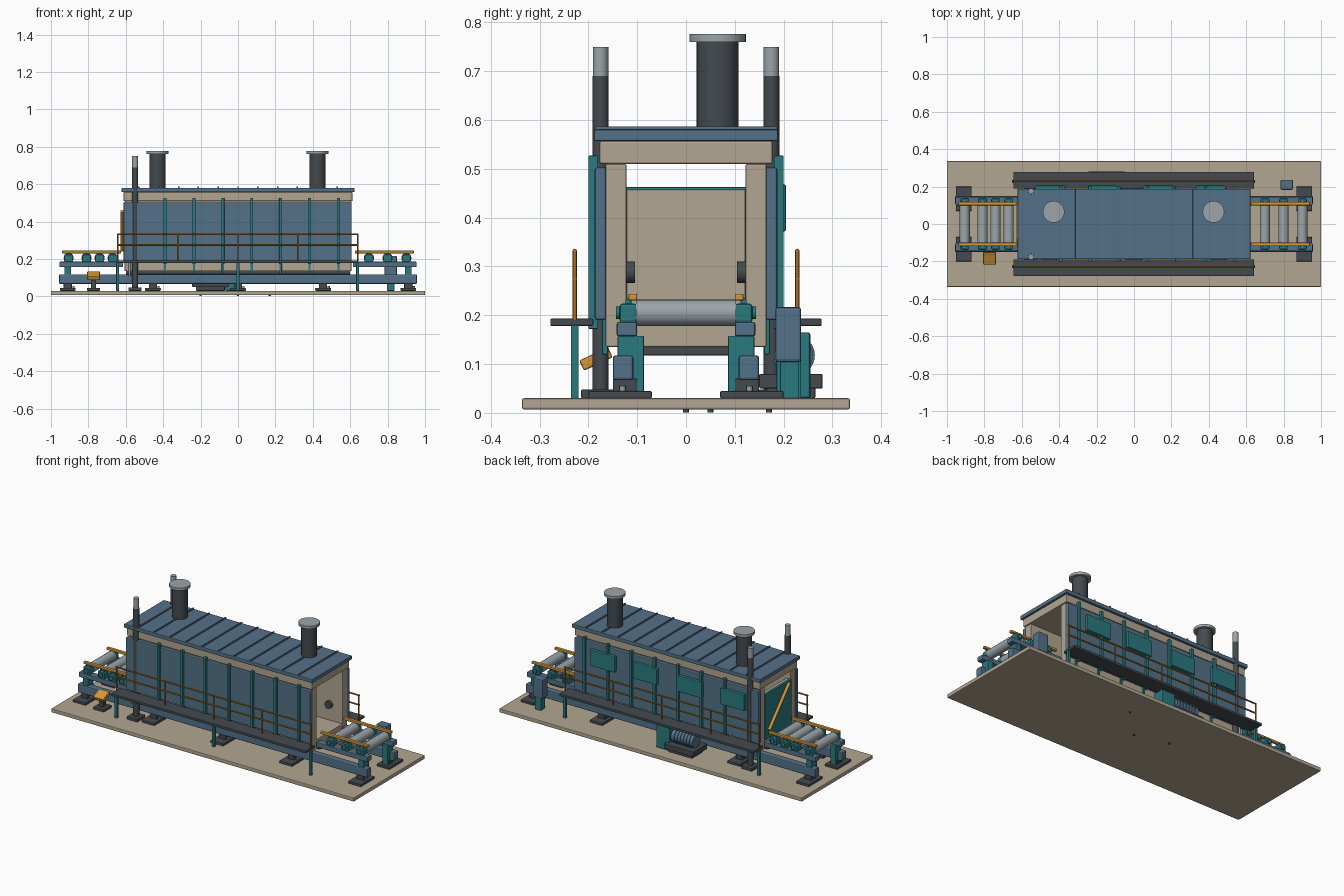
import bpy, bmesh, math
from mathutils import Vector, Matrix

if "Cube" in bpy.data.objects:
    bpy.data.objects.remove(bpy.data.objects["Cube"])


def mat(name, r, g, b):
    lin = lambda c: ((c / 255 + 0.055) / 1.055) ** 2.4
    m = bpy.data.materials.new(name)
    m.diffuse_color = (lin(r), lin(g), lin(b), 1)
    m.use_nodes = True
    m.node_tree.nodes["Principled BSDF"].inputs["Base Color"].default_value = m.diffuse_color
    return m


BEIGE = mat("beige refractory", 178, 166, 145)
BLUE = mat("steel blue", 84, 113, 136)
TEAL = mat("teal paint", 42, 122, 128)
DARK = mat("dark iron", 68, 74, 79)
GREY = mat("light steel", 155, 165, 169)
ORANGE = mat("safety orange", 215, 152, 55)
BRASS = mat("rail ochre", 168, 112, 38)


def finish(bm, name, material, bevel=0.0):
    me = bpy.data.meshes.new(name)
    bm.to_mesh(me)
    bm.free()
    me.materials.append(material)
    ob = bpy.data.objects.new(name, me)
    bpy.context.collection.objects.link(ob)
    if bevel:
        mod = ob.modifiers.new("bevel", 'BEVEL')
        mod.width = bevel
        mod.segments = 2
    return ob


def box(name, x, y, z, material, bevel=0.003, tilt=0.0):
    """Box from (low, high) ranges, optionally tilted about x."""
    bm = bmesh.new()
    bmesh.ops.create_cube(bm, size=1)
    c = Vector([(a + b) / 2 for a, b in (x, y, z)])
    s = [abs(b - a) for a, b in (x, y, z)]
    bmesh.ops.scale(bm, vec=s, verts=bm.verts)
    bmesh.ops.transform(bm, matrix=Matrix.Translation(c) @ Matrix.Rotation(tilt, 4, 'X'), verts=bm.verts)
    return finish(bm, name, material, min(bevel, min(s) * 0.3))


def rod(name, a, b, r, material, sides=24):
    """Cylinder between two points."""
    a, b = Vector(a), Vector(b)
    d = b - a
    bm = bmesh.new()
    bmesh.ops.create_cone(bm, cap_ends=True, segments=sides, radius1=r, radius2=r, depth=d.length)
    for f in bm.faces:
        f.smooth = len(f.verts) == 4
    rot = d.to_track_quat('Z', 'Y').to_matrix().to_4x4()
    bmesh.ops.transform(bm, matrix=Matrix.Translation((a + b) / 2) @ rot, verts=bm.verts)
    return finish(bm, name, material)


def around(c, h):
    return (c - h, c + h)


def ys(s, lo, hi):
    return tuple(sorted((s * lo, s * hi)))


# Ground slab with small anchor pins below
box("base_slab", (-1, 1), (-.336, .336), (.007, .03), BEIGE, .004)
for px, py in ((0, 0), (.17, .17), (-.2, .05)):
    rod("anchor_pin", (px, py, .001), (px, py, .01), .006, DARK, 12)

# Furnace tunnel shell
box("tunnel_floor", (-.56, .605), (-.165, .165), (.135, .192), BEIGE)
box("tunnel_roof", (-.612, .612), (-.177, .177), (.51, .557), BEIGE, .004)
box("roof_plate", (-.622, .622), (-.188, .188), (.557, .58), BLUE)
for i in range(11):
    x = -.53 + i * .106
    box("roof_rib", around(x, .004), (-.187, .187), (.58, .587), BLUE, .001)
box("under_spine", (-.6, .6), (-.09, .09), (.118, .136), DARK)

# Entry door, lining and diagonal brace
box("entry_door", (-.612, -.596), (-.123, .123), (.19, .463), TEAL)
box("door_lining", (-.596, -.575), (-.122, .122), (.19, .458), BEIGE)
rod("door_brace", (-.62, .1, .245), (-.62, -.09, .455), .009, ORANGE, 12)

posts_x = [-.39 + i * .1545 for i in range(7)]
edges_x = [-.612] + posts_x + [.608]
for s in (-1, 1):
    # Side walls, outer cladding panels, posts
    box("tunnel_wall", (-.606, .606), ys(s, .122, .165), (.135, .51), BEIGE)
    for a, b in zip(edges_x, edges_x[1:]):
        box("cladding_panel", (a, b), ys(s, .163, .187), (.19, .503), BLUE, .005)
    for x in posts_x:
        box("cladding_post", around(x, .008), ys(s, .18, .2), (.172, .527), TEAL, .002)
        box("sill_post", around(x, .006), ys(s, .16, .172), (.12, .192), TEAL, .002)
    for x in (-.3, 0, .3, .52):
        rod("burner_nozzle", (x, s * .105, .288), (x, s * .13, .288), .022, DARK)

    # Door lift columns
    box("lift_foot", around(-.55, .035), ys(s, .14, .215), (.03, .048), DARK)
    rod("lift_column", (-.55, s * .175, .04), (-.55, s * .175, .69), .0165, DARK)
    rod("lift_sleeve", (-.55, s * .175, .685), (-.55, s * .175, .75), .016, GREY)
    rod("lift_piston", (-.58, s * .17, .11), (-.58, s * .17, .195), .006, GREY, 12)

    # Walkway with legs and handrail
    box("walkway", (-.645, .642), ys(s, .19, .278), (.178, .193), DARK)
    for x in (-.643, 0, .64):
        box("walkway_leg", around(x, .008), ys(s, .22, .236), (.03, .18), TEAL, .002)
    for x in (-.643, -.322, 0, .32, .64):
        rod("handrail_post", (x, s * .228, .19), (x, s * .228, .332), .0042, BRASS, 10)
    for z in (.275, .332):
        rod("handrail", (-.647, s * .228, z), (.644, s * .228, z), .0045, BRASS, 10)

    # Long frame beam on feet
    box("frame_beam", (-.957, .957), ys(s, .108, .15), (.067, .118), BLUE, .006)
    for x in (-.91, -.455, 0, .455, .91):
        box("frame_foot", around(x, .042), ys(s, .07, .2), (.03, .045), DARK)
        box("frame_pad", around(x, .022), ys(s, .1, .15), (.043, .07), DARK)
        rod("foot_bolt", (x + .03, s * .13, .04), (x + .03, s * .13, .055), .006, GREY, 10)

    # Conveyor ends: legs, side rails, guide rails
    for e in (-1, 1):
        box("conveyor_leg", around(e * .91, .018), ys(s, .086, .14), (.04, .158), TEAL)
        box("conveyor_rail", tuple(sorted((e * .955, e * .615))), ys(s, .1, .142), (.157, .186), BLUE, .004)
        box("guide_rail", tuple(sorted((e * .94, e * .625))), ys(s, .1, .118), (.23, .244), ORANGE)

# Rollers with bearing blocks
for x in (-.905, -.81, -.74, -.67, .70, .80, .90):
    rod("roller", (x, -.102, .205), (x, .102, .205), .027, GREY)
    for s in (-1, 1):
        box("bearing_block", around(x, .024), ys(s, .1, .136), (.184, .224), TEAL, .006)
        rod("bearing_cap", (x, s * .13, .205), (x, s * .143, .205), .013, TEAL, 16)
        for d in (-.012, .012):
            box("guide_bracket", around(x + d, .004), ys(s, .112, .124), (.22, .234), TEAL, .001)

# Exhaust stacks
for x in (-.43, .425):
    rod("stack", (x, .065, .575), (x, .065, .762), .043, DARK, 32)
    rod("stack_cap", (x, .065, .76), (x, .065, .776), .058, GREY, 32)

# Inspection hatches on the back
for x in (.41, .13, -.167, -.447):
    box("inspection_hatch", around(x, .08), (.183, .205), (.372, .468), TEAL, .004)

# Blower set behind
box("blower_base", (-.245, -.05), (.15, .28), (.05, .08), DARK)
box("blower_skid", (-.225, -.07), (.165, .265), (.03, .052), DARK)
rod("blower_motor", (-.225, .222, .118), (-.08, .222, .118), .038, BLUE)
for i in range(6):
    x = -.205 + i * .02
    rod("motor_fin", (x, .222, .118), (x + .006, .222, .118), .042, BLUE)
box("gear_housing", (-.07, .02), (.185, .255), (.03, .165), TEAL, .005)

# Rear control cabinet on pedestal
box("cabinet_pedestal", around(.817, .02), (.193, .232), (.03, .11), TEAL)
box("control_cabinet", around(.817, .033), (.183, .236), (.104, .217), BLUE, .006)

# Front operator console
box("console_foot", around(-.772, .035), (-.215, -.14), (.03, .046), DARK)
box("console_column", around(-.772, .014), (-.192, -.163), (.04, .112), DARK)
box("console_head", around(-.772, .034), (-.217, -.152), (.099, .122), ORANGE, .004, math.radians(25))
